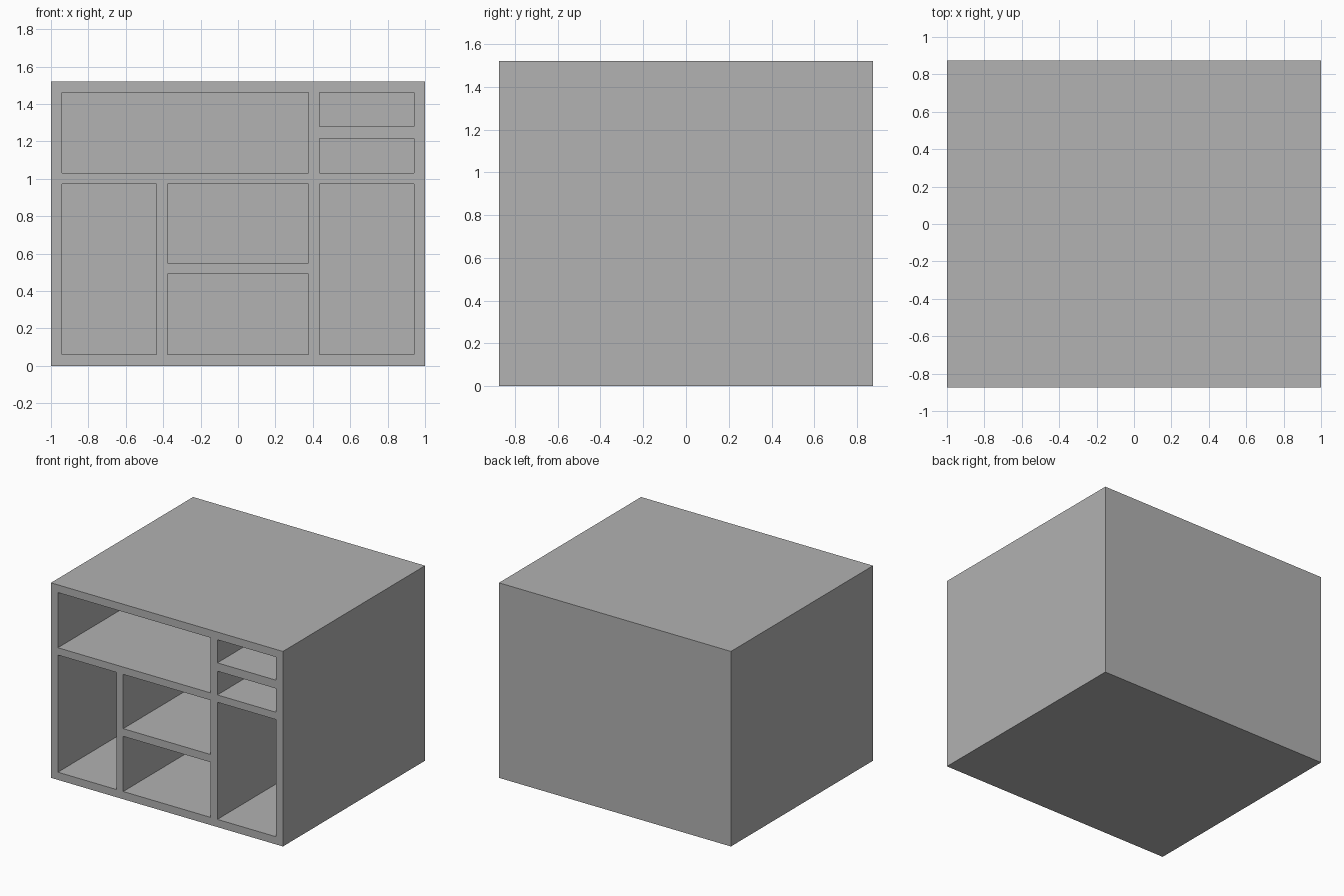
import bpy
import bmesh
from mathutils import Vector

default = bpy.data.objects.get("Cube")
if default:
    bpy.data.objects.remove(default, do_unlink=True)

HALF_W, HALF_D, HEIGHT, BOARD = 1.0, 0.875, 1.52, 0.06
INNER_W = HALF_W - BOARD
POST_IN, POST_OUT = 0.377, 0.435      # faces of the two upright dividers
TOP = HEIGHT - BOARD

grey = bpy.data.materials.new("plain_grey")
grey.use_nodes = True
colour = (0.445, 0.445, 0.445, 1)
grey.diffuse_color = colour
grey.node_tree.nodes["Principled BSDF"].inputs["Base Color"].default_value = colour


def box(name, low, high):
    """Flat-shaded box between two opposite corners."""
    low, high = Vector(low), Vector(high)
    bm = bmesh.new()
    bmesh.ops.create_cube(bm, size=1)
    bmesh.ops.scale(bm, vec=high - low, verts=bm.verts)
    bmesh.ops.translate(bm, vec=(low + high) / 2, verts=bm.verts)
    mesh = bpy.data.meshes.new(name)
    bm.to_mesh(mesh)
    bm.free()
    mesh.materials.append(grey)
    obj = bpy.data.objects.new(name, mesh)
    bpy.context.collection.objects.link(obj)
    return obj


# Solid carcass of the shelf unit
cabinet = box("shelf_cabinet", (-HALF_W, -HALF_D, 0), (HALF_W, HALF_D, HEIGHT))

# Open compartments: left, right, bottom, top
compartments = {
    "wide_top": (-INNER_W, POST_IN, 1.03, TOP),
    "small_upper": (POST_OUT, INNER_W, 1.28, TOP),
    "small_lower": (POST_OUT, INNER_W, 1.03, 1.215),
    "tall_left": (-INNER_W, -POST_OUT, BOARD, 0.973),
    "tall_right": (POST_OUT, INNER_W, BOARD, 0.973),
    "middle_upper": (-POST_IN, POST_IN, 0.55, 0.973),
    "middle_lower": (-POST_IN, POST_IN, BOARD, 0.49),
}

# Hollow each compartment from the front, leaving the back board
bpy.context.view_layer.objects.active = cabinet
for name, (left, right, bottom, top) in compartments.items():
    cutter = box(name + "_cutter", (left, -HALF_D - BOARD, bottom),
                 (right, HALF_D - BOARD, top))
    cutter.hide_render = True
    cut = cabinet.modifiers.new(name, "BOOLEAN")
    cut.operation = "DIFFERENCE"
    cut.solver = "EXACT"
    cut.object = cutter
    bpy.ops.object.modifier_apply(modifier=cut.name)
    bpy.data.objects.remove(cutter, do_unlink=True)
